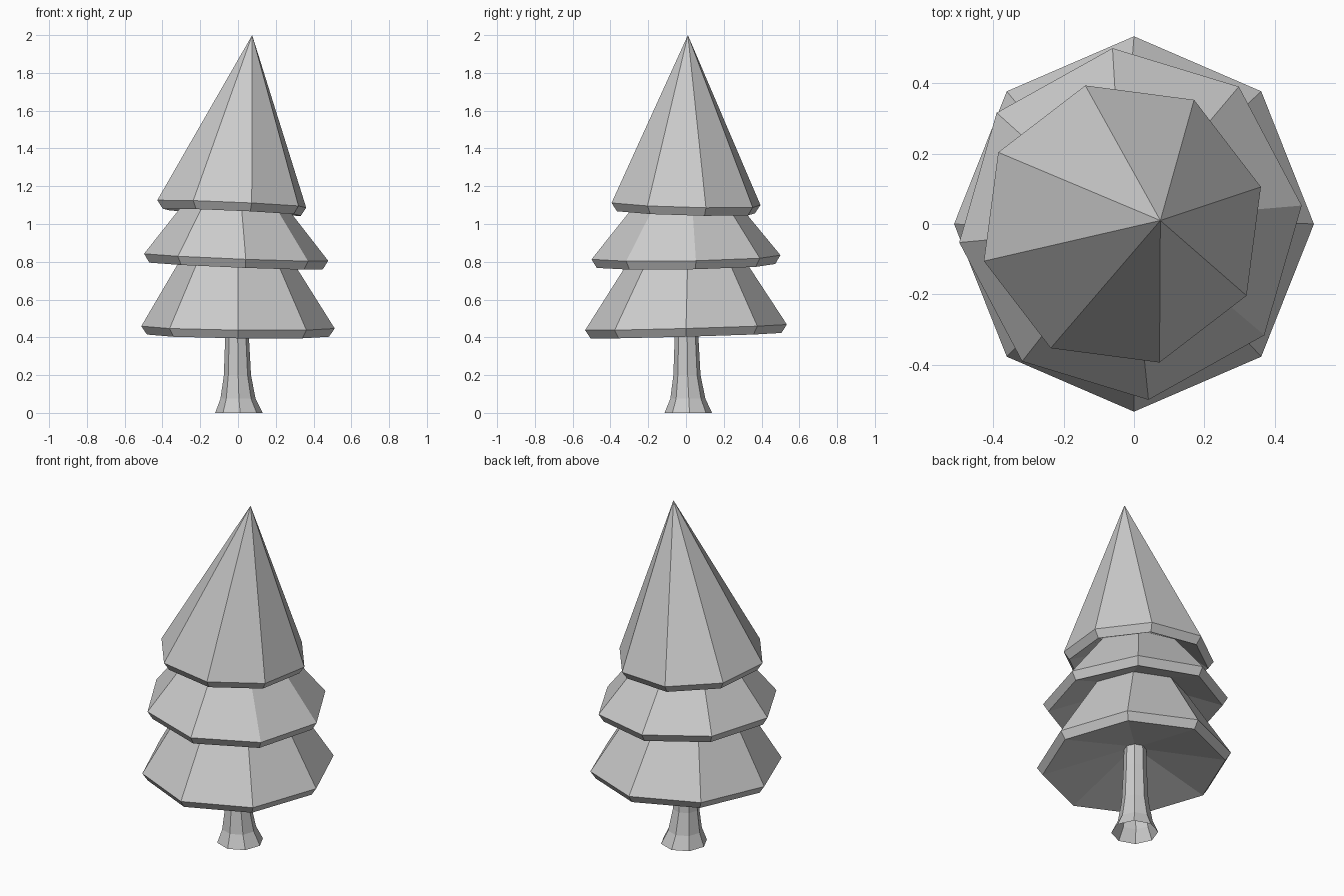
import bpy, bmesh
from math import cos, sin, radians

if "Cube" in bpy.data.objects:
    bpy.data.objects.remove(bpy.data.objects["Cube"])

SIDES = 8


def ring(bm, centre, rx, ry=None, turn=0, tilt=(0, 0)):
    """Octagonal loop, turned about z and tilted by a slope along x and y."""
    ry = ry or rx
    verts = []
    for i in range(SIDES):
        a = radians(turn + 360 * i / SIDES)
        x, y = rx * cos(a), ry * sin(a)
        verts.append(bm.verts.new((centre[0] + x, centre[1] + y,
                                   centre[2] + tilt[0] * x + tilt[1] * y)))
    return verts


def bridge(bm, lower, upper):
    for i in range(SIDES):
        j = (i + 1) % SIDES
        bm.faces.new((lower[i], lower[j], upper[j], upper[i]))


def finish(bm, name):
    mesh = bpy.data.meshes.new(name)
    bm.to_mesh(mesh)
    bm.free()
    bpy.context.collection.objects.link(bpy.data.objects.new(name, mesh))


# Trunk: flared foot, open at the base
bm = bmesh.new()
trunk = [ring(bm, c, r, turn=3) for c, r in [
    ((0.005, 0.012, 0), 0.126),
    ((0, 0.010, 0.075), 0.093),
    ((-0.003, 0.005, 0.2), 0.072),
    ((-0.005, 0.003, 0.4), 0.063),
    ((-0.005, 0.003, 0.52), 0.06)]]
for a, b in zip(trunk, trunk[1:]):
    bridge(bm, a, b)
finish(bm, "trunk")

# Foliage: each tier is underside, lip, rim, then a slope to the next tier
low, mid, top = (-0.012, 0.028), (-0.04, 0.018), (-0.044, -0.026)
bm = bmesh.new()
loops = [
    ring(bm, (-0.005, 0.003, 0.52), 0.06, turn=3),
    ring(bm, (0, 0, 0.409), 0.482, 0.505, 0, low),
    ring(bm, (0, 0, 0.453), 0.512, 0.534, 0, low),
    ring(bm, (-0.01, 0, 0.84), 0.277, 0.285, 2, low),
    ring(bm, (-0.01, 0, 0.778), 0.462, 0.475, 6, mid),
    ring(bm, (-0.01, 0, 0.824), 0.490, 0.503, 6, mid),
    ring(bm, (-0.015, 0, 1.11), 0.265, 0.27, 7, mid),
    ring(bm, (-0.033, 0, 1.062), 0.378, turn=15, tilt=top),
    ring(bm, (-0.033, 0, 1.106), 0.408, turn=15, tilt=top)]
for a, b in zip(loops, loops[1:]):
    bridge(bm, a, b)

# Pointed treetop, leaning slightly
tip = bm.verts.new((0.075, 0.01, 2.0))
rim = loops[-1]
for i in range(SIDES):
    bm.faces.new((rim[i], rim[(i + 1) % SIDES], tip))
finish(bm, "foliage")
